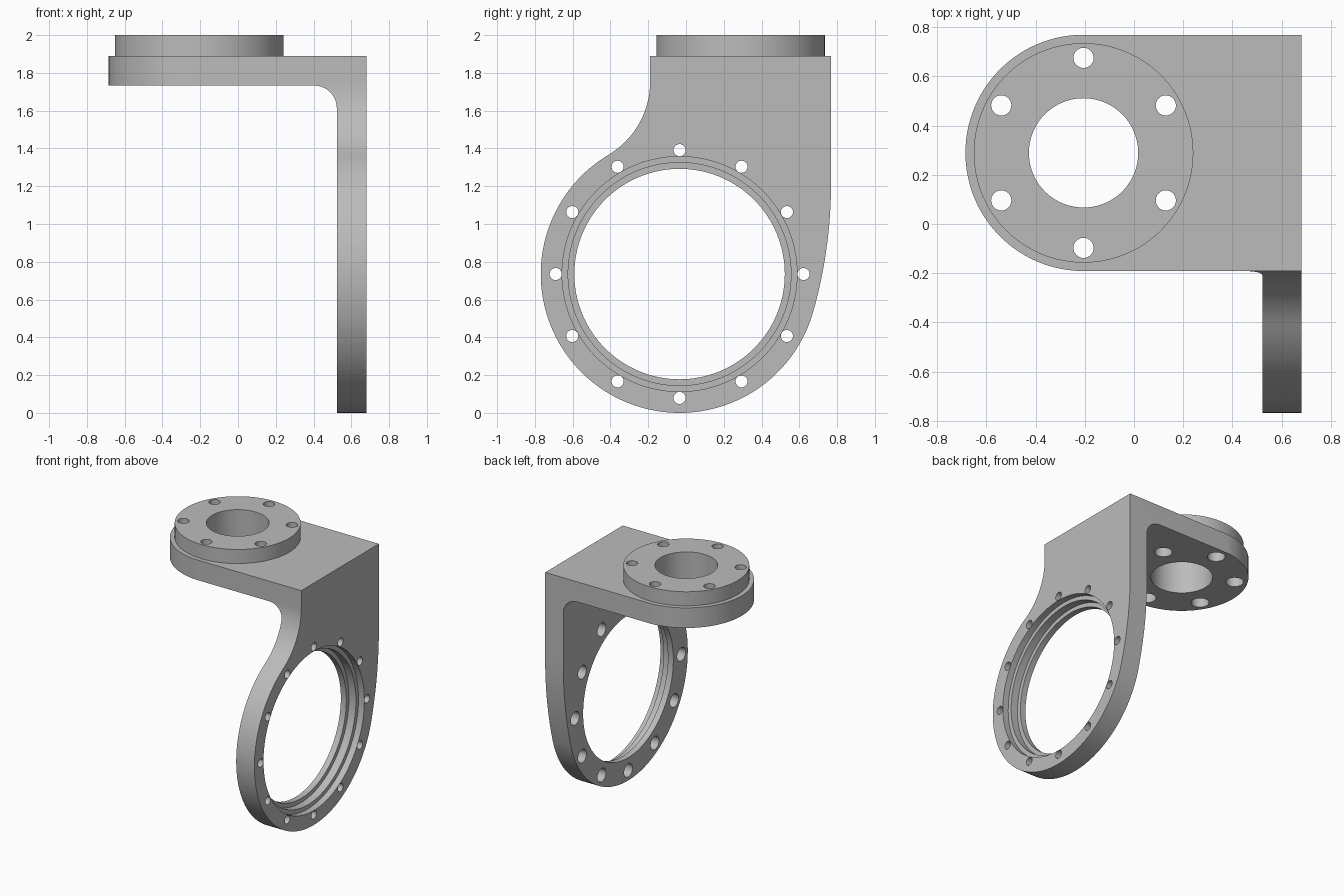
import bpy, bmesh
from math import sin, cos, pi, sqrt, atan2, radians
from mathutils import Vector

cube = bpy.data.objects.get("Cube")
if cube:
    bpy.data.objects.remove(cube)

# Main dimensions
RING_Y, RING_Z, RING_R = -0.034, 0.735, 0.735
ARM_X, ARM_Y = -0.205, 0.289
FRONT, BACK = -0.19, 0.768
INNER, OUTER = 0.523, 0.68
UNDER, DECK, TOP = 1.733, 1.89, 2.0


def arc(cx, cy, r, a0, a1, n=32):
    return [(cx + r * cos(a0 + (a1 - a0) * i / n),
             cy + r * sin(a0 + (a1 - a0) * i / n)) for i in range(n + 1)]


def place(axis, u, v, w):
    """Point (u, v) in the plane across an axis, at height w along it."""
    return {"x": (w, u, v), "y": (u, w, v), "z": (u, v, w)}[axis]


def loft(bm, loops):
    """Closed solid through matching loops of points."""
    rings = [[bm.verts.new(p) for p in loop] for loop in loops]
    n = len(rings[0])
    for a, b in zip(rings, rings[1:]):
        for i in range(n):
            j = (i + 1) % n
            bm.faces.new((a[i], a[j], b[j], b[i]))
    bm.faces.new(rings[0])
    bm.faces.new(rings[-1])


def finish(name, bm):
    bmesh.ops.recalc_face_normals(bm, faces=bm.faces[:])
    mesh = bpy.data.meshes.new(name)
    bm.to_mesh(mesh)
    bm.free()
    ob = bpy.data.objects.new(name, mesh)
    bpy.context.collection.objects.link(ob)
    return ob


def prism(name, pts, axis, lo, hi):
    bm = bmesh.new()
    loft(bm, [[place(axis, u, v, w) for u, v in pts] for w in (lo, hi)])
    return finish(name, bm)


def turned(bm, axis, cu, cv, steps, n):
    """Stepped round solid; steps are (position along axis, radius)."""
    loft(bm, [[place(axis, u, v, w) for u, v in arc(cu, cv, r, 0, 2 * pi, n)[:-1]]
              for w, r in steps])


def combine(ob, tool, operation):
    tool.hide_render = True
    mod = ob.modifiers.new(operation.title(), "BOOLEAN")
    mod.operation, mod.object, mod.solver = operation, tool, "EXACT"
    bpy.ops.object.select_all(action="DESELECT")
    bpy.context.view_layer.objects.active = ob
    ob.select_set(True)
    bpy.ops.object.modifier_apply(modifier=mod.name)
    bpy.data.objects.remove(tool)


# Side outline: ring blending into the upright with a hollow neck and a long back curve
neck_r = 0.45
neck_y = FRONT - neck_r
neck_z = RING_Z + sqrt((RING_R + neck_r) ** 2 - (neck_y - RING_Y) ** 2)
neck_a = atan2(RING_Z - neck_z, RING_Y - neck_y)
back_r = 2.5
back_y = BACK - back_r
back_z = RING_Z + sqrt((back_r - RING_R) ** 2 - (back_y - RING_Y) ** 2)
back_a = atan2(RING_Z - back_z, RING_Y - back_y)
side = [(FRONT, 2.2), (BACK, 2.2)]
side += arc(back_y, back_z, back_r, 0, back_a, 16)
side += arc(RING_Y, RING_Z, RING_R, back_a, neck_a - pi, 96)[1:]
side += arc(neck_y, neck_z, neck_r, neck_a, 0, 24)[1:]
bracket = prism("mounting_bracket", side, "x", -1, OUTER)

# Angle section with a rounded inner corner
fillet = 0.12
section = [(INNER, -0.1), (0.9, -0.1), (0.9, DECK), (-0.9, DECK), (-0.9, UNDER)]
section += arc(INNER - fillet, UNDER - fillet, fillet, pi / 2, 0, 12)
combine(bracket, prism("angle_section", section, "y", -1, 1), "INTERSECT")

# Round end of the arm
plan = [(0.9, 1.1), (ARM_X, 1.1)]
plan += arc(ARM_X, ARM_Y, 0.48, pi / 2, 3 * pi / 2, 64)
plan += [(ARM_X, -1.1), (0.9, -1.1)]
combine(bracket, prism("arm_outline", plan, "z", -0.5, 2.5), "INTERSECT")

# Raised boss on the arm
bm = bmesh.new()
turned(bm, "z", ARM_X, ARM_Y, [(1.8, 0.446), (TOP, 0.446)], 128)
combine(bracket, finish("boss", bm), "UNION")

# Bores and counterbored bolt holes
bm = bmesh.new()
turned(bm, "z", ARM_X, ARM_Y, [(1.6, 0.222), (2.1, 0.222)], 96)
turned(bm, "x", RING_Y, RING_Z,
       [(0.45, 0.557), (0.57, 0.557), (0.57, 0.59), (0.63, 0.59),
        (0.63, 0.622), (0.75, 0.622)], 128)
for u, v in arc(ARM_X, ARM_Y, 0.386, pi / 2, 5 * pi / 2, 6)[:-1]:
    turned(bm, "z", u, v, [(1.65, 0.064), (1.87, 0.064), (1.87, 0.041), (2.1, 0.041)], 32)
for u, v in arc(RING_Y, RING_Z, 0.656, 0, 2 * pi, 12)[:-1]:
    turned(bm, "x", u, v, [(0.45, 0.052), (0.61, 0.052), (0.61, 0.032), (0.75, 0.032)], 32)
combine(bracket, finish("hole_cutters", bm), "DIFFERENCE")

# Material and shading
grey = bpy.data.materials.new("plain_grey")
grey.use_nodes = True
colour = (0.5, 0.5, 0.5, 1)
grey.diffuse_color = colour
for node in grey.node_tree.nodes:
    if node.type == "BSDF_PRINCIPLED":
        node.inputs["Base Color"].default_value = colour
bracket.data.materials.clear()
bracket.data.materials.append(grey)
bpy.ops.object.shade_smooth_by_angle(angle=radians(30))
